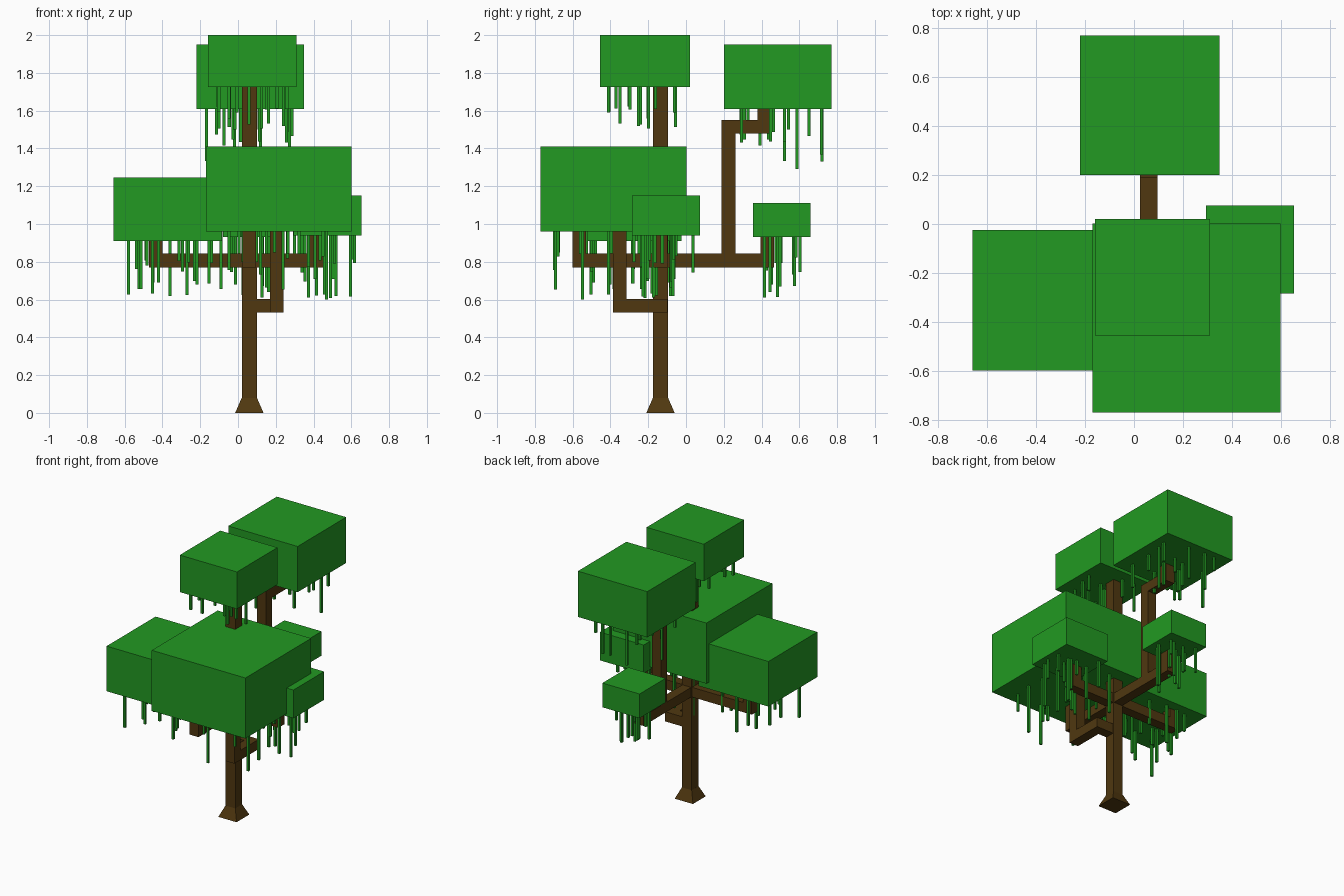
import bpy
import bmesh
import random
from mathutils import Vector

if "Cube" in bpy.data.objects:
    bpy.data.objects.remove(bpy.data.objects["Cube"], do_unlink=True)

random.seed(4)


def material(name, color):
    mat = bpy.data.materials.new(name)
    mat.use_nodes = True
    mat.diffuse_color = color
    mat.node_tree.nodes["Principled BSDF"].inputs["Base Color"].default_value = color
    return mat


bark = material("bark brown", (0.08, 0.039, 0.005, 1))
leaf = material("leaf green", (0.016, 0.32, 0.016, 1))


def add_box(bm, low, high):
    low, high = Vector(low), Vector(high)
    verts = bmesh.ops.create_cube(bm, size=1)["verts"]
    bmesh.ops.scale(bm, vec=high - low, verts=verts)
    bmesh.ops.translate(bm, vec=(low + high) / 2, verts=verts)
    return verts


def finish(bm, name, mat):
    mesh = bpy.data.meshes.new(name)
    bm.to_mesh(mesh)
    bm.free()
    mesh.materials.append(mat)
    obj = bpy.data.objects.new(name, mesh)
    bpy.context.collection.objects.link(obj)
    return obj


def branch(name, points, half=0.036):
    """Square beams that follow a right-angled path."""
    bm = bmesh.new()
    for a, b in zip(points, points[1:]):
        low = [min(p, q) - half for p, q in zip(a, b)]
        high = [max(p, q) + half for p, q in zip(a, b)]
        add_box(bm, low, high)
    finish(bm, name, bark)


def canopy(name, low, high, vines, longest):
    """A leaf block with thin square vines hanging from its underside."""
    bm = bmesh.new()
    add_box(bm, low, high)
    finish(bm, name, leaf)

    bm = bmesh.new()
    r = 0.008
    cols = 4
    rows = -(-vines // cols)
    for i in range(vines):
        # Jittered grid keeps the vines scattered but evenly spread
        u = (i % cols + random.uniform(0.1, 0.9)) / cols
        v = (i // cols + random.uniform(0.1, 0.9)) / rows
        x = low[0] + (high[0] - low[0]) * (0.06 + 0.88 * u)
        y = low[1] + (high[1] - low[1]) * (0.06 + 0.88 * v)
        drop = longest * random.uniform(0.3, 1)
        add_box(bm, (x - r, y - r, low[2] - drop), (x + r, y + r, low[2] + 0.02))
    finish(bm, name + "_vines", leaf)


# Trunk and flared foot
TX, TY = 0.06, -0.135
bm = bmesh.new()
add_box(bm, (TX - 0.04, TY - 0.04, 0.07), (TX + 0.04, TY + 0.04, 1.76))
finish(bm, "trunk", bark)

bm = bmesh.new()
foot = add_box(bm, (TX - 0.075, TY - 0.075, 0), (TX + 0.075, TY + 0.075, 0.08))
for v in foot:
    if v.co.z > 0.04:
        v.co.x = TX + (v.co.x - TX) * 0.535
        v.co.y = TY + (v.co.y - TY) * 0.535
finish(bm, "trunk_foot", bark)

# Branches
MID = 0.807
branch("left_branch", [(TX, TY, MID), (0.415, TY, MID), (0.415, TY, 0.93)])
branch("right_branch", [(TX, TY, MID), (-0.435, TY, MID), (-0.435, TY, 0.9)])
branch("front_branch", [(TX, TY, MID), (TX, -0.565, MID), (TX, -0.565, 0.95)])
branch("back_branch", [(TX, TY, MID), (TX, 0.43, MID), (TX, 0.43, 0.92)])
branch("tall_back_branch", [(TX, 0.225, MID), (TX, 0.225, 1.515),
                            (TX, 0.415, 1.515), (TX, 0.415, 1.6)])
branch("low_branch", [(TX, TY, 0.567), (0.205, TY, 0.567),
                      (0.205, -0.35, 0.567), (0.205, -0.35, 0.95)])

# Leaf blocks
canopy("top_canopy", (-0.16, -0.455, 1.725), (0.31, 0.02, 2.0), 14, 0.23)
canopy("back_canopy", (-0.22, 0.2, 1.61), (0.35, 0.77, 1.95), 16, 0.33)
canopy("front_canopy", (-0.17, -0.77, 0.96), (0.6, 0.003, 1.41), 20, 0.36)
canopy("right_canopy", (-0.66, -0.6, 0.91), (-0.085, -0.025, 1.245), 20, 0.33)
canopy("left_canopy", (0.295, -0.285, 0.94), (0.655, 0.075, 1.15), 13, 0.36)
canopy("low_back_canopy", (-0.08, 0.355, 0.93), (0.225, 0.66, 1.11), 12, 0.34)
